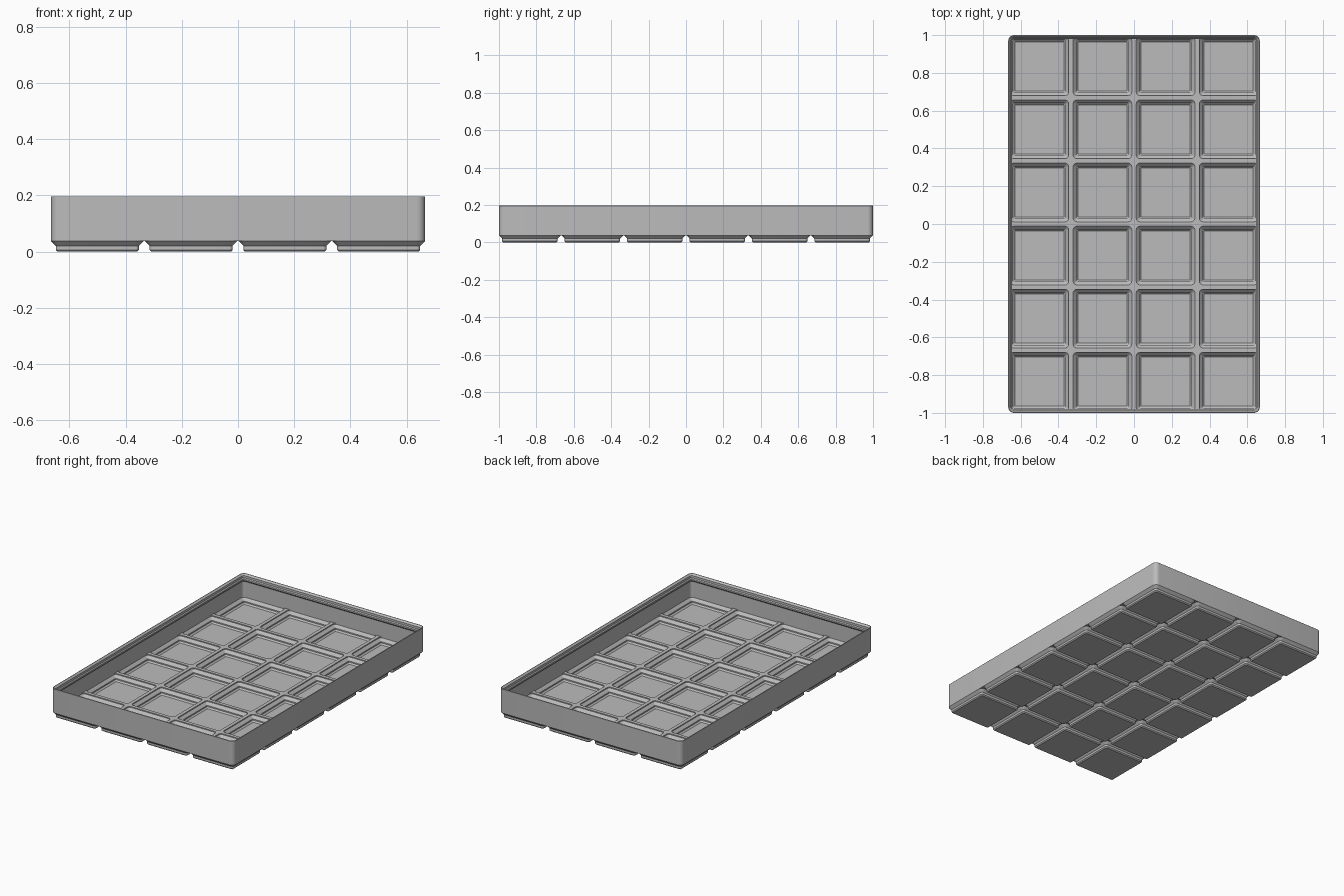
import bpy
import bmesh
import math

cube = bpy.data.objects.get("Cube")
if cube:
    bpy.data.objects.remove(cube, do_unlink=True)

# Work in millimetres, scaled to the final size
S = 2 / 251.5
PITCH, COLS, ROWS, SEGS = 42, 4, 6, 6
HX, HY, RADIUS = COLS * PITCH / 2 - 0.25, ROWS * PITCH / 2 - 0.25, 3.75
WALL, UNDER, FLOOR = 1.2, 4.75, 6.0

grey = bpy.data.materials.new("plain grey")
grey.use_nodes = True
colour = (0.5, 0.5, 0.5, 1)
grey.diffuse_color = colour
grey.node_tree.nodes["Principled BSDF"].inputs["Base Color"].default_value = colour


def rounded_ring(x0, x1, y0, y1, z, radii):
    """Counter-clockwise rounded rectangle, starting at the +x +y corner."""
    points = []
    corners = ((x1, y1, 1, 1), (x0, y1, -1, 1), (x0, y0, -1, -1), (x1, y0, 1, -1))
    for k, ((x, y, sx, sy), r) in enumerate(zip(corners, radii)):
        for i in range(SEGS + 1):
            a = math.pi / 2 * (k + i / SEGS)
            points.append(((x - sx * r + r * math.cos(a)) * S,
                           (y - sy * r + r * math.sin(a)) * S, z * S))
    return points


def centred_ring(cx, cy, hx, hy, z, r):
    return rounded_ring(cx - hx, cx + hx, cy - hy, cy + hy, z, [r] * 4)


def loft(bm, rings):
    loops = [[bm.verts.new(p) for p in ring] for ring in rings]
    n = len(loops[0])
    for a, b in zip(loops, loops[1:]):
        for i in range(n):
            j = (i + 1) % n
            bm.faces.new((a[i], a[j], b[j], b[i]))
    return loops


def finish(bm, name):
    bmesh.ops.remove_doubles(bm, verts=bm.verts, dist=1e-5)
    mesh = bpy.data.meshes.new(name)
    bm.to_mesh(mesh)
    bm.free()
    mesh.materials.append(grey)
    obj = bpy.data.objects.new(name, mesh)
    bpy.context.collection.objects.link(obj)
    bpy.ops.object.select_all(action="DESELECT")
    obj.select_set(True)
    bpy.context.view_layer.objects.active = obj
    bpy.ops.object.shade_smooth_by_angle(angle=math.radians(25))


def cell_ring(col, row, inset, z):
    """Square cell border, clipped and rounded to the tray outline."""
    cx, cy = cell_centre(col, row)
    h, lx, ly = PITCH / 2, HX - inset, HY - inset
    left, right, front, back = col == 0, col == COLS - 1, row == 0, row == ROWS - 1
    outer = (right and back, left and back, left and front, right and front)
    return rounded_ring(max(cx - h, -lx), min(cx + h, lx),
                        max(cy - h, -ly), min(cy + h, ly), z,
                        [RADIUS - inset if o else 0 for o in outer])


def cell_centre(col, row):
    return (col - (COLS - 1) / 2) * PITCH, (row - (ROWS - 1) / 2) * PITCH


# Side wall with the stepped stacking lip: (inset, height)
wall_profile = [(0, UNDER), (0, 24.6), (0.2, 24.8), (0.6, 24.8), (1.9, 23.5),
                (1.9, 21.7), (2.6, 21), (2.6, 19.8), (WALL, 18.4), (WALL, FLOOR)]
bm = bmesh.new()
loft(bm, [centred_ring(0, 0, HX - d, HY - d, z, RADIUS - d) for d, z in wall_profile])
finish(bm, "tray_wall")

# Feet and pockets: (half width, height, corner radius)
foot_profile = [(17.8, 0, 0.8), (18.6, 0.8, 1.6), (18.6, 2.6, 1.6), (20.75, UNDER, RADIUS)]
pocket_profile = [(19.55, FLOOR, 2.55), (19.55, 5.25, 2.55), (17.4, 3.1, 0.6),
                  (17.4, 2.1, 0.6), (16.3, 1.0, 0.3)]
feet, pockets = bmesh.new(), bmesh.new()
for col in range(COLS):
    for row in range(ROWS):
        cx, cy = cell_centre(col, row)
        rings = [centred_ring(cx, cy, h, h, z, r) for h, z, r in foot_profile]
        loops = loft(feet, rings + [cell_ring(col, row, 0, UNDER)])
        feet.faces.new(loops[0][::-1])
        rings = [centred_ring(cx, cy, h, h, z, r) for h, z, r in pocket_profile]
        loops = loft(pockets, [cell_ring(col, row, WALL, FLOOR)] + rings)
        pockets.faces.new(loops[-1])
finish(feet, "base_feet")
finish(pockets, "floor_pockets")
